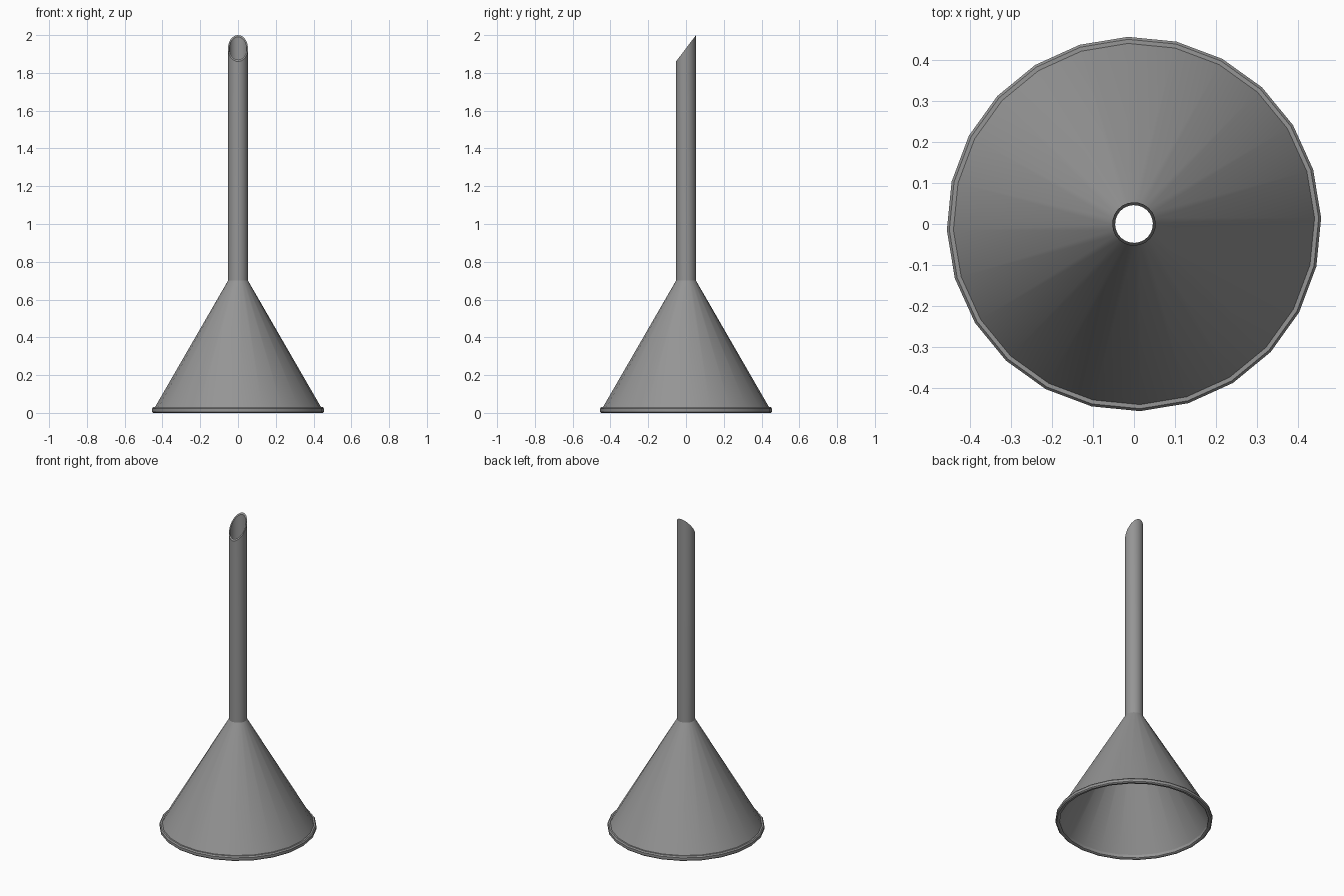
import bpy
import math

cube = bpy.data.objects.get("Cube")
if cube:
    bpy.data.objects.remove(cube, do_unlink=True)

SIDES = 24
TURN = math.radians(1.9)
TIP = 1.93          # height of the slanted tip on the axis
SLOPE = 0.07 / 0.053

grey = bpy.data.materials.new("grey")
grey.use_nodes = True
color = (0.3, 0.3, 0.3, 1)
grey.diffuse_color = color
grey.node_tree.nodes["Principled BSDF"].inputs["Base Color"].default_value = color

# Closed wall section: up the outside, over the tip, down the inside, round the rim
profile = [
    (0.44, 0.03), (0.053, 0.7), (0.053, TIP),
    (0.046, TIP), (0.046, 0.69), (0.432, 0.022),
    (0.432, 0.004), (0.438, 0.0), (0.45, 0.0),
    (0.456, 0.006), (0.456, 0.022), (0.45, 0.03),
]

# Revolve the section, slanting the tip towards the front
verts, faces = [], []
count = len(profile)
for i in range(SIDES):
    angle = TURN + math.tau * i / SIDES
    for r, z in profile:
        x, y = r * math.cos(angle), r * math.sin(angle)
        verts.append((x, y, z + y * SLOPE if z == TIP else z))
    for j in range(count):
        a, b = i * count, (i + 1) % SIDES * count
        k = (j + 1) % count
        faces.append((a + j, b + j, b + k, a + k))

mesh = bpy.data.meshes.new("funnel")
mesh.from_pydata(verts, [], faces)
mesh.materials.append(grey)
funnel = bpy.data.objects.new("funnel", mesh)
bpy.context.collection.objects.link(funnel)

# Smooth walls with crisp edges at the tip, neck and rim
bpy.ops.object.select_all(action="DESELECT")
funnel.select_set(True)
bpy.context.view_layer.objects.active = funnel
bpy.ops.object.shade_smooth_by_angle(angle=math.radians(28))
